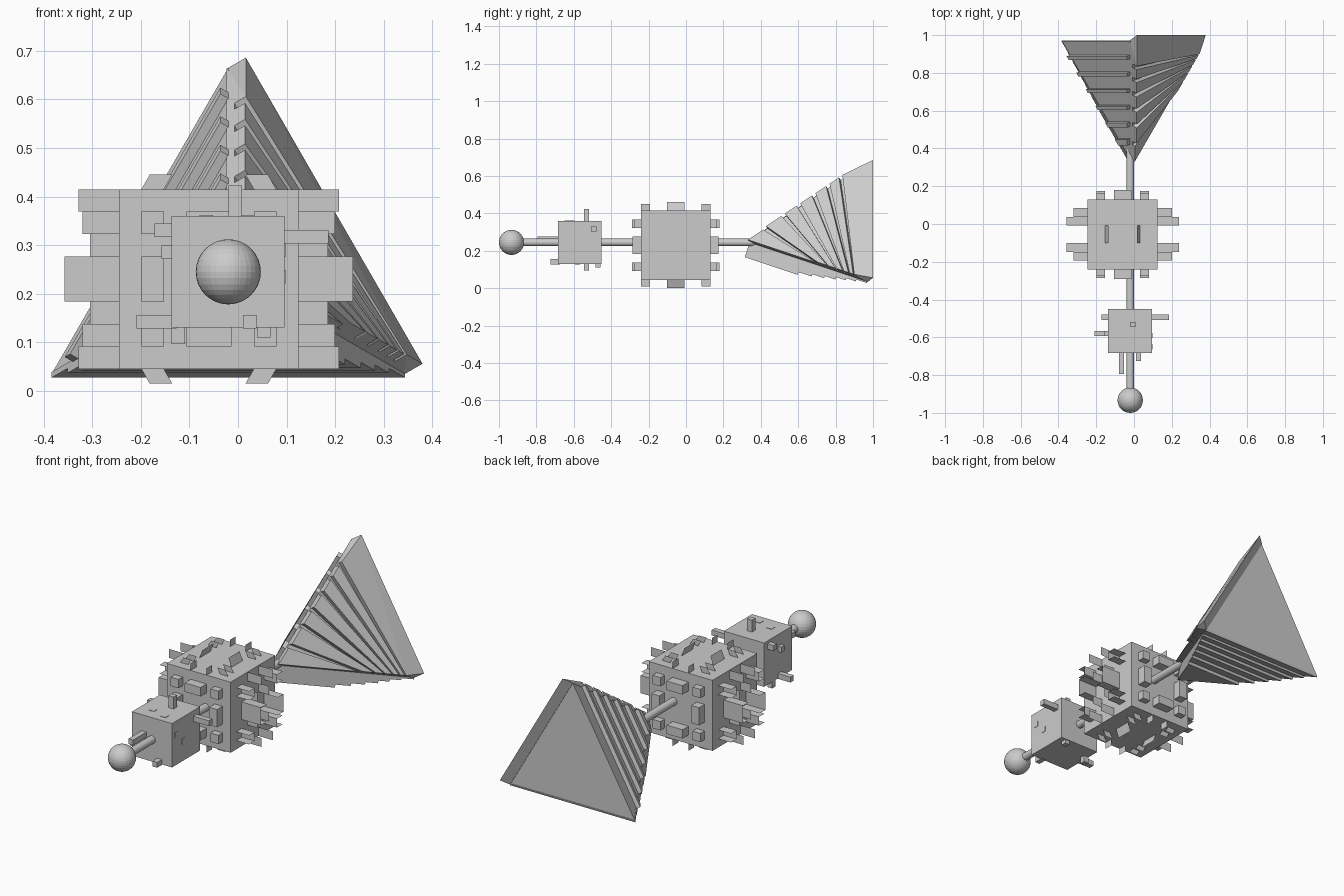
import bpy, bmesh, math
from mathutils import Vector as V

if "Cube" in bpy.data.objects:
    bpy.data.objects.remove(bpy.data.objects["Cube"])

grey = bpy.data.materials.new("light grey")
grey.diffuse_color = (0.6, 0.6, 0.6, 1)
grey.use_nodes = True
grey.node_tree.nodes["Principled BSDF"].inputs["Base Color"].default_value = grey.diffuse_color


def finish(name, bm):
    me = bpy.data.meshes.new(name)
    bm.to_mesh(me)
    bm.free()
    me.materials.append(grey)
    ob = bpy.data.objects.new(name, me)
    bpy.context.collection.objects.link(ob)
    return ob


def hull(bm, pts):
    vs = [bm.verts.new(p) for p in pts]
    bmesh.ops.convex_hull(bm, input=vs)


def box(bm, lo, hi):
    hull(bm, [(x, y, z) for x in (lo[0], hi[0]) for y in (lo[1], hi[1]) for z in (lo[2], hi[2])])


def quad(bm, *pts):
    bm.faces.new([bm.verts.new(p) for p in pts])


AX, AZ = -0.02, 0.245   # axis of the rod

# nose ball
bpy.ops.mesh.primitive_uv_sphere_add(segments=32, ring_count=16, radius=0.067, location=(AX, -0.933, AZ))
ball = bpy.context.object
ball.name = "nose_ball"
ball.data.materials.append(grey)

# rod joining everything
bpy.ops.mesh.primitive_cylinder_add(vertices=32, radius=0.02, depth=1.35,
                                    location=(AX, -0.25, AZ), rotation=(math.pi / 2, 0, 0))
rod = bpy.context.object
rod.name = "rod"
rod.data.materials.append(grey)
bpy.ops.object.shade_smooth_by_angle()

# small cube with pegs of different lengths
bm = bmesh.new()
lo, hi = V((-0.137, -0.684, 0.13)), V((0.096, -0.451, 0.36))
box(bm, lo, hi)
W = 0.014
pegs = [  # axis, side, centre on the two other axes, length
    (0, -1, -0.58, 0.285, 0.02), (0, -1, -0.58, 0.142, 0.072), (0, -1, -0.493, 0.331, 0.035),
    (0, 1, -0.493, 0.317, 0.09), (0, 1, -0.65, 0.29, 0.002), (0, 1, -0.59, 0.235, 0.002),
    (1, -1, -0.066, 0.262, 0.11), (1, -1, 0.024, 0.142, 0.04),
    (2, 1, -0.006, -0.532, 0.063), (2, 1, -0.065, -0.61, 0.002), (2, 1, 0.02, -0.635, 0.002),
    (2, -1, -0.123, -0.532, 0.034), (2, -1, 0.053, -0.47, 0.02),
]
for ax, s, u, v, length in pegs:
    a, b = [i for i in range(3) if i != ax]
    p, q = V(), V()
    p[a], q[a], p[b], q[b] = u - W, u + W, v - W, v + W
    base = hi[ax] if s > 0 else lo[ax]
    p[ax], q[ax] = sorted((base - s * 0.01, base + s * length))
    box(bm, p, q)
finish("small_peg_cube", bm)

# large cube, its faces divided on an 8 x 8 grid
C, S = V((-0.06, -0.055, 0.23)), 0.37
lo, hi = C - V((S, S, S)) / 2, C + V((S, S, S)) / 2
cell = S / 8


def line(ax, n):
    return lo[ax] + n * cell


bm = bmesh.new()
box(bm, lo, hi)
# studs on the front and back faces
studs = [(i, i + 1, k, k + 1, 0.035) for i in (1, 6) for k in (1, 6)]
studs += [(3, 5, 1, 2, 0.05), (3, 5, 6, 7, 0.05), (1, 2, 3, 5, 0.045), (6, 7, 3, 5, 0.045)]
for s in (-1, 1):
    base = C.y + s * S / 2
    for i0, i1, k0, k1, d in studs:
        ys = sorted((base - s * 0.01, base + s * d))
        box(bm, (line(0, i0), ys[0], line(2, k0)), (line(0, i1), ys[1], line(2, k1)))
finish("large_cube", bm)

# thin blades on the two sides
bm = bmesh.new()
for s in (-1, 1):
    x0 = C.x + s * S / 2

    def blade(j0, j1, k0, k1, d):
        p, q = (line(1, j0), line(2, k0)), (line(1, j1), line(2, k1))
        quad(bm, (x0, *p), (x0, *q), (x0 + s * d, *q), (x0 + s * d, *p))

    for j in (1, 6):
        for k in (1, 2, 6, 7):
            blade(j, j + 1, k, k, 0.075)
    for j in (2, 5):
        for k in (3, 5):
            blade(j, j + 1, k, k, 0.112)
    for j in (2, 6):
        blade(j, j, 3, 5, 0.112)
        for k in (1, 6):
            blade(j, j, k, k + 1, 0.075)
    for j in (3, 5):
        for k, d in ((0, 0.083), (7, 0.083), (2, 0.06), (5, 0.06)):
            blade(j, j, k, k + 1, d)
finish("side_blades", bm)

# blades on top and bottom, some leaning inwards
bm = bmesh.new()
for s in (-1, 1):
    z0 = C.z + s * S / 2

    def lean(i0, i1, j0, j1, h, t=0.017):
        t = t if i0 + i1 < 8 else -t
        a, b = (line(0, i0), line(1, j0)), (line(0, i1), line(1, j1))
        quad(bm, (*a, z0), (*b, z0), (b[0] + t, b[1], z0 + s * h), (a[0] + t, a[1], z0 + s * h))

    for i in (1, 6):
        for j in (1, 2, 6, 7):
            lean(i, i + 1, j, j, 0.03)
    for i in (2, 6):
        lean(i, i, 3, 5, 0.045)
    for i in (3, 5):
        for j in (0, 7):
            lean(i, i, j, j + 1, 0.036, 0)
finish("top_and_bottom_blades", bm)

# triangular pyramid tail
tip = V((AX, 0.34, AZ))
R, YB = 0.42, 0.97
top, left, right = [V((AX + R * math.sin(a), YB, AZ + R * math.cos(a)))
                    for a in (0, -2 * math.pi / 3, 2 * math.pi / 3)]
bm = bmesh.new()
hull(bm, [tip, top, left, right])
finish("tail_pyramid", bm)


def strips(name, a, b, ta, tb, heights, back=0):
    """Slabs raised along the normal of the pyramid side tip-a-b; 'back' pushes the rear rim out."""
    bm = bmesh.new()
    n = (a - tip).cross(b - tip).normalized()
    if n.y > 0:
        n = -n
    for i, h in enumerate(heights):
        base = {tuple(tip.lerp(e, t)) for e, ts in ((a, ta), (b, tb)) for t in ts[i:i + 2]}
        pts = []
        for p in base:
            rim = V((0, back if p[1] > YB - 0.001 else 0, 0))
            pts += [V(p) - n * 0.004, V(p) + n * h + rim]
        hull(bm, pts)
    finish(name, bm)


strips("tail_right_strips", top, right,
       [0, 0.13, 0.16, 0.29, 0.32, 0.42, 0.45, 0.55, 0.58, 0.67, 0.70, 0.78, 0.81, 1],
       [0, 0.58, 0.60, 0.68, 0.69, 0.75, 0.76, 0.81, 0.82, 0.86, 0.87, 0.90, 0.91, 1],
       [0.03, 0.015] + [0.042, 0.015] * 5 + [0.044], 0.044)
flange = [0.13, 0.18, 0.28, 0.32, 0.43, 0.46, 0.57, 0.60, 0.71, 0.74, 0.85, 0.88]
strips("tail_left_strips", top, left, flange, flange, [0.02, 0] * 5 + [0.02])
steps = [0, 0.45, 0.56, 0.66, 0.75, 0.83, 0.91, 1]
strips("tail_bottom_strips", left, right, steps, steps,
       [0.083, 0.068, 0.055, 0.043, 0.03, 0.018, 0.008])
